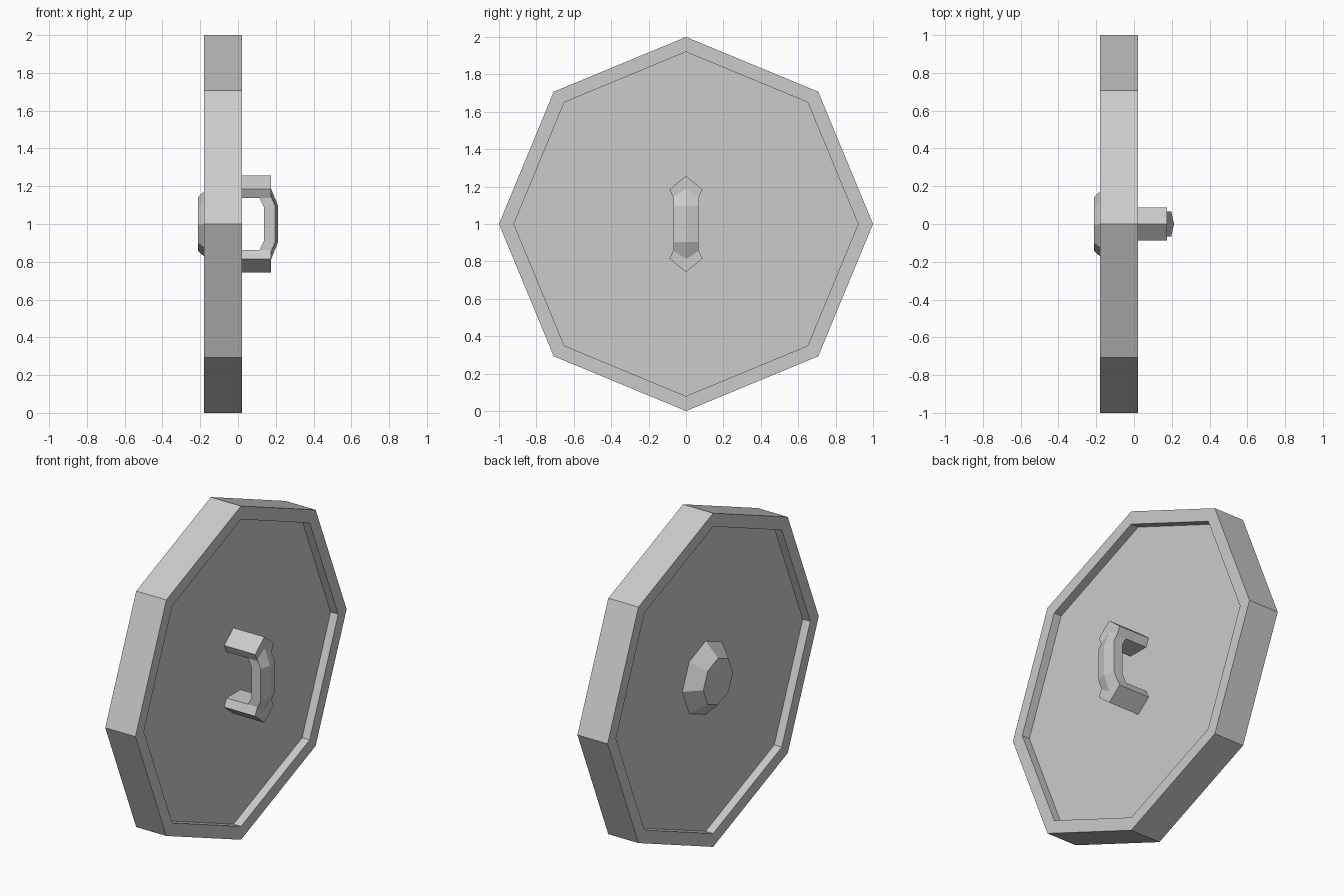
import bpy, bmesh
from math import sin, cos, pi

if "Cube" in bpy.data.objects:
    bpy.data.objects.remove(bpy.data.objects["Cube"])


def loft(name, rings):
    """Skin a list of equal-length point rings and cap both ends."""
    bm = bmesh.new()
    vs = [[bm.verts.new(p) for p in r] for r in rings]
    n = len(rings[0])
    for a, b in zip(vs, vs[1:]):
        for i in range(n):
            j = (i + 1) % n
            bm.faces.new((a[i], a[j], b[j], b[i]))
    bm.faces.new(vs[0][::-1])
    bm.faces.new(vs[-1])
    bmesh.ops.recalc_face_normals(bm, faces=bm.faces)
    me = bpy.data.meshes.new(name)
    bm.to_mesh(me)
    bm.free()
    ob = bpy.data.objects.new(name, me)
    bpy.context.collection.objects.link(ob)
    return ob


def octagon(x, r):
    return [(x, r * cos(i * pi / 4), 1 + r * sin(i * pi / 4)) for i in range(8)]


# Octagonal board with a raised rim on both faces
loft("shield_board", [octagon(x, r) for x, r in
     [(-0.13, 0.92), (-0.18, 0.92), (-0.18, 1), (0.02, 1), (0.02, 0.92), (-0.03, 0.92)]])

# Bevelled boss on the outer face
loft("boss", [octagon(-0.13, 0.22), octagon(-0.213, 0.14)])

# Two pentagonal handle posts, mirrored about the centre height
post = [(0, 0.257), (0.088, 0.185), (0.066, 0.138), (-0.066, 0.138), (-0.088, 0.185)]
for name, s in (("upper_handle_post", 1), ("lower_handle_post", -1)):
    loft(name, [[(x, y, 1 + s * z) for y, z in post] for x in (-0.03, 0.175)])


# Ridged grip bending between the posts
def grip_ring(s, inner, side, ridge):
    w = 0.066
    pts = [(inner, -w), (side, -w), (ridge, 0), (side, w), (inner, w)]
    return [(p[0], y, 1 + s * p[1]) for p, y in pts]


end = ((0.113, 0.138), (0.175, 0.145), (0.175, 0.187))
bend = ((0.137, 0.09), (0.197, 0.095), (0.212, 0.096))
loft("grip", [grip_ring(1, *end), grip_ring(1, *bend),
              grip_ring(-1, *bend), grip_ring(-1, *end)])
